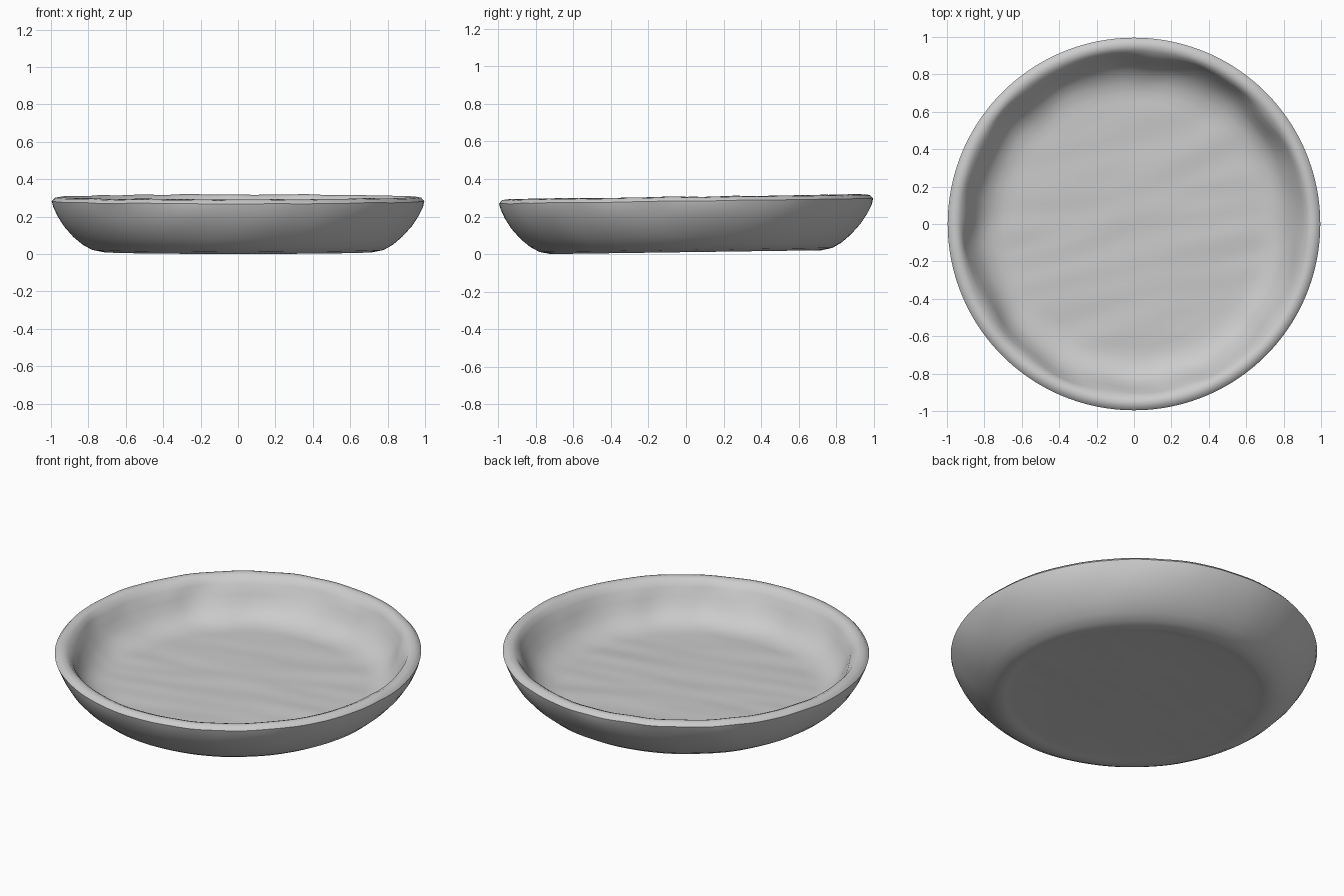
import bpy, bmesh, math
from mathutils import Vector, noise

cube = bpy.data.objects.get("Cube")
if cube:
    bpy.data.objects.remove(cube, do_unlink=True)

clay = bpy.data.materials.new("grey clay")
clay.use_nodes = True
GREY = (0.6, 0.6, 0.6, 1)
clay.diffuse_color = GREY
clay.node_tree.nodes["Principled BSDF"].inputs["Base Color"].default_value = GREY

# Section of the dish as (radius, height): outer wall, rim, inner wall
SECTION = [(0.72, 0), (0.78, 0.012), (0.83, 0.04), (0.88, 0.082), (0.93, 0.138),
           (0.965, 0.193), (0.988, 0.243), (0.996, 0.272), (0.98, 0.29), (0.952, 0.295),
           (0.926, 0.284), (0.902, 0.25), (0.877, 0.2), (0.847, 0.15), (0.807, 0.108),
           (0.755, 0.084)]
SIDES = 160
FLAT_RINGS = 15
UNDERSIDE, FLOOR = 0.014, 0.074


def ridges(x, y, seed):
    """Shallow ridges running roughly across the dish."""
    return 0.006 * noise.noise(Vector((x * 2 + y, y * 8 - x * 2, seed)))


def hand_shaped(part, radius, height, angle):
    """Place one section point, with the unevenness of pressed clay."""
    c, s = math.cos(angle), math.sin(angle)
    x, y = radius * c, radius * s
    if part == "floor":
        height += ridges(x, y, 3)
    elif part == "underside":
        height -= 0.01 * (radius / 0.7) ** 4
        height += 0.4 * ridges(x, y, 9)
    elif part == "inner wall":    # finger dents
        radius += 0.02 * noise.noise(Vector((c * 4, s * 4, height * 4)))
    elif part == "rim":           # wavy lip
        height += 0.006 * noise.noise(Vector((c * 5, s * 5, 7)))
    else:
        radius += 0.005 * noise.noise(Vector((c * 4, s * 4, height * 6)))
    # the whole dish leans slightly forward
    return radius * c, radius * s, max(0, height + 0.014 * (y + 0.75))


# Full section, from the middle of the underside round to the middle of the floor
flat = [0.7 * (k + 1) / FLAT_RINGS for k in range(FLAT_RINGS)]
parts = ["outer wall"] * 7 + ["rim"] * 4 + ["inner wall"] * 5
section = [("underside", r, UNDERSIDE) for r in flat]
section += [(part, r, z) for part, (r, z) in zip(parts, SECTION)]
section += [("floor", r, FLOOR) for r in reversed(flat)]

# Dish: the section swept round the centre
bm = bmesh.new()
rings = [[bm.verts.new(hand_shaped(*point, math.tau * k / SIDES)) for k in range(SIDES)]
         for point in section]
for low, high in zip(rings, rings[1:]):
    for k in range(SIDES):
        n = (k + 1) % SIDES
        bm.faces.new((low[k], low[n], high[n], high[k]))

# Centres of the underside and the floor
for ring in (rings[0], rings[-1]):
    hub = bm.verts.new(sum((v.co for v in ring), Vector()) / SIDES)
    for k in range(SIDES):
        bm.faces.new((ring[k], ring[(k + 1) % SIDES], hub))
bmesh.ops.recalc_face_normals(bm, faces=bm.faces)

mesh = bpy.data.meshes.new("clay_dish")
bm.to_mesh(mesh)
bm.free()
mesh.materials.append(clay)
dish = bpy.data.objects.new("clay_dish", mesh)
bpy.context.collection.objects.link(dish)
bpy.context.view_layer.objects.active = dish
dish.select_set(True)
bpy.ops.object.shade_smooth_by_angle(angle=math.radians(50))
